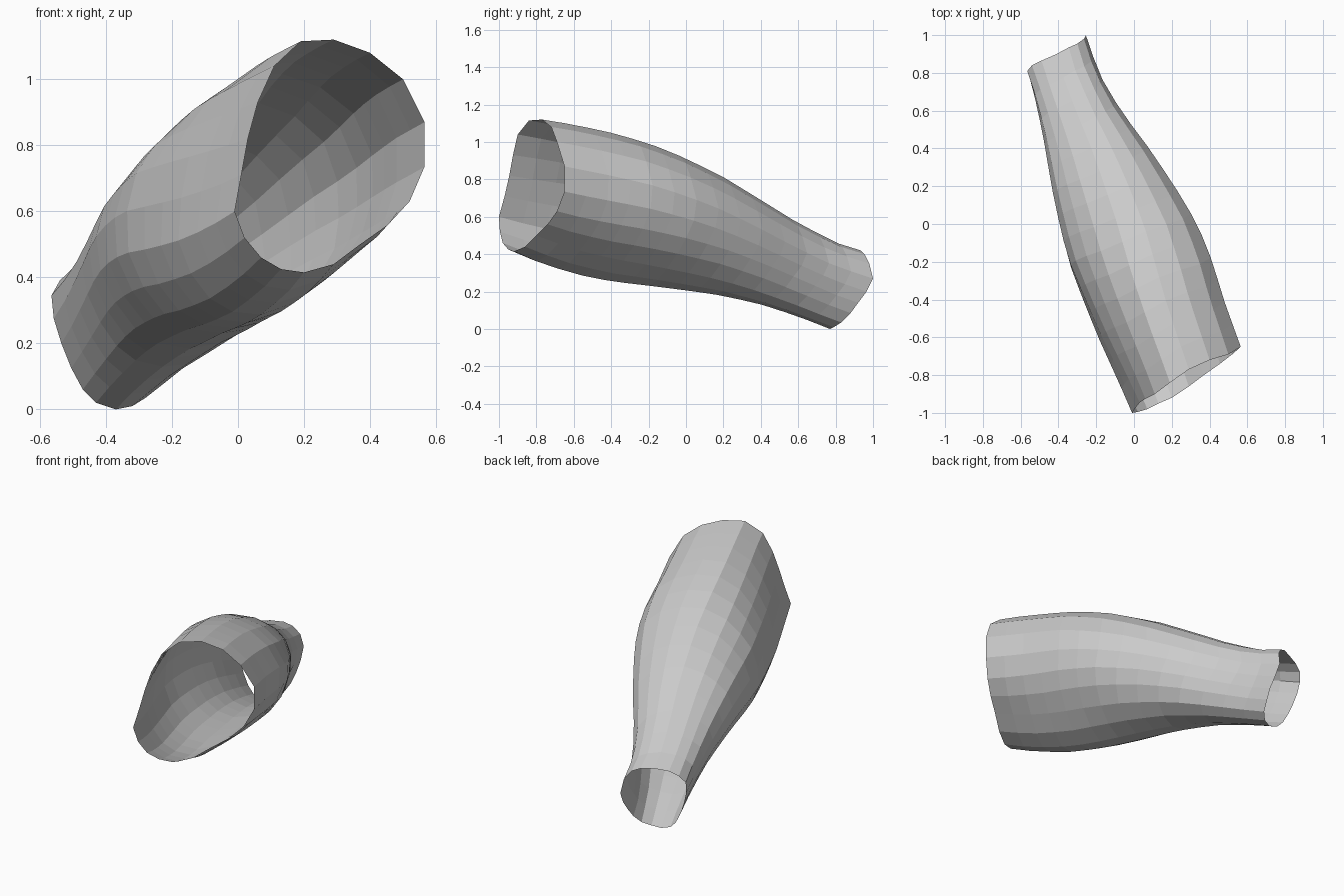
import bpy, bmesh

if "Cube" in bpy.data.objects:
    bpy.data.objects.remove(bpy.data.objects["Cube"])

# Silhouette limits along y (-1 .. 1, every 0.2): left/right in x, bottom/top in z
LEFT = [-.01, -.10, -.19, -.27, -.345, -.395, -.44, -.475, -.515, -.565, -.62]
RIGHT = [.67, .61, .545, .475, .415, .335, .215, .08, -.07, -.185, -.245]
BOTTOM = [.445, .36, .295, .255, .232, .207, .178, .132, .068, -.01, -.09]
TOP = [1.15, 1.13, 1.095, 1.05, .993, .912, .812, .69, .567, .467, .415]

# Slanted rims of the two open ends, same number of points, same order
FRONT_RIM = [(-.01, -1, .60), (.02, -.995, .52), (.07, -.98, .46), (.13, -.95, .425),
             (.20, -.92, .415), (.29, -.86, .44), (.37, -.80, .50), (.455, -.74, .56),
             (.52, -.69, .63), (.565, -.65, .735), (.565, -.65, .87), (.50, -.69, 1.0),
             (.40, -.72, 1.08), (.29, -.77, 1.12), (.19, -.84, 1.115), (.11, -.90, 1.04),
             (.06, -.925, .93), (.03, -.945, .82), (.01, -.97, .71)]
BACK_RIM = [(-.535, .785, .20), (-.505, .775, .125), (-.47, .77, .06), (-.43, .765, .02),
            (-.37, .77, 0), (-.32, .79, .01), (-.28, .83, .035), (-.26, .88, .085),
            (-.25, .92, .14), (-.25, .965, .20), (-.255, 1, .27), (-.265, .98, .35),
            (-.30, .955, .40), (-.345, .935, .42), (-.41, .90, .425), (-.49, .865, .415),
            (-.54, .84, .39), (-.565, .81, .345), (-.558, .795, .275)]
RINGS = 14


def sample(table, y):
    f = min(max((y + 1) * 5, 0), 9.9999)
    i = int(f)
    return table[i] + (table[i + 1] - table[i]) * (f - i)


def to_box(p):
    """Position as fractions of the silhouette box at its own y."""
    x, y, z = p
    l, r, b, t = (sample(k, y) for k in (LEFT, RIGHT, BOTTOM, TOP))
    return ((x - l) / (r - l), y, (z - b) / (t - b))


def from_box(q, bulge):
    """Back to space; bulge flattens the upper left and fills the lower right."""
    u, y, v = q
    cu, cv = u - .5, v - .5
    k = 1 - 1.1 * bulge * (cv - cu) * max(-cu * cv, 0)
    l, r, b, t = (sample(m, y) for m in (LEFT, RIGHT, BOTTOM, TOP))
    return (l + (.5 + cu * k) * (r - l), y, b + (.5 + cv * k) * (t - b))


def fill_box(ring, weight):
    """Stretch a ring so it touches all sides of its silhouette box."""
    for axis in (0, 2):
        lo, hi = min(q[axis] for q in ring), max(q[axis] for q in ring)
        for q in ring:
            q[axis] += weight * ((q[axis] - lo) / (hi - lo) - q[axis])


# Open tapered sleeve lofted between the two rims
bm = bmesh.new()
front = [to_box(p) for p in FRONT_RIM]
back = [to_box(p) for p in BACK_RIM]
rings = []
for k in range(RINGS + 1):
    s = k / RINGS
    bulge = 1 - (2 * s - 1) ** 4
    ring = [[a + (b - a) * s for a, b in zip(p, q)] for p, q in zip(front, back)]
    fill_box(ring, bulge)
    rings.append([bm.verts.new(from_box(q, bulge)) for q in ring])
n = len(front)
for r0, r1 in zip(rings, rings[1:]):
    for i in range(n):
        j = (i + 1) % n
        bm.faces.new((r0[i], r0[j], r1[j], r1[i]))
bmesh.ops.recalc_face_normals(bm, faces=bm.faces)
mesh = bpy.data.meshes.new("sleeve")
bm.to_mesh(mesh)
bm.free()
bpy.context.collection.objects.link(bpy.data.objects.new("sleeve", mesh))
